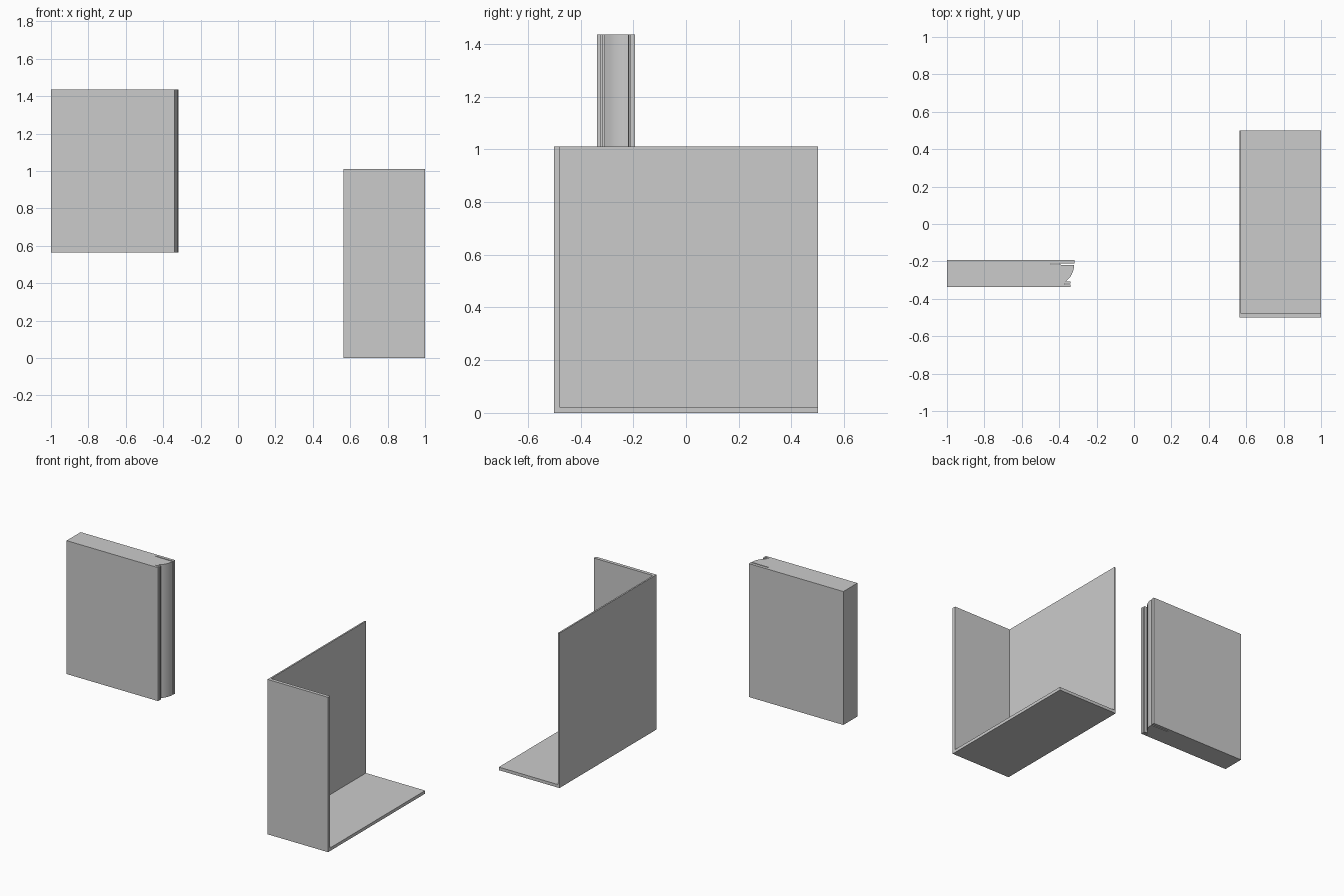
import bpy, bmesh

if "Cube" in bpy.data.objects:
    bpy.data.objects.remove(bpy.data.objects["Cube"])


def prism(name, profile, z0, z1):
    """Extrude an XY outline (counter-clockwise) from z0 to z1."""
    bm = bmesh.new()
    base = bm.faces.new([bm.verts.new((x, y, z0)) for x, y in profile])
    ext = bmesh.ops.extrude_face_region(bm, geom=[base], use_keep_orig=True)
    top = [g for g in ext["geom"] if isinstance(g, bmesh.types.BMVert)]
    bmesh.ops.translate(bm, verts=top, vec=(0, 0, z1 - z0))
    bmesh.ops.recalc_face_normals(bm, faces=bm.faces)
    mesh = bpy.data.meshes.new(name)
    bm.to_mesh(mesh)
    bm.free()
    ob = bpy.data.objects.new(name, mesh)
    bpy.context.collection.objects.link(ob)
    return ob


def rect(x0, x1, y0, y1):
    return [(x0, y0), (x1, y0), (x1, y1), (x0, y1)]


# Corner stand: a solid block hollowed to leave floor, side and front panels
stand = prism("corner_stand", rect(0.563, 1.0, -0.5, 0.5), 0, 1.01)
cutter = prism("stand_cutter", rect(0.573, 1.2, -0.478, 0.7), 0.02, 1.2)
cut = stand.modifiers.new("hollow", "BOOLEAN")
cut.operation = "DIFFERENCE"
cut.solver = "EXACT"
cut.object = cutter
bpy.context.view_layer.objects.active = stand
stand.select_set(True)
bpy.ops.object.modifier_apply(modifier=cut.name)
bpy.data.objects.remove(cutter)

# Book-like slab: two covers split by thin slots from a curved page edge
outline = [
    (-1.0, -0.338), (-0.34, -0.338), (-0.34, -0.323),      # front cover
    (-0.372, -0.323), (-0.372, -0.317), (-0.34, -0.317),   # front slot
    (-0.34, -0.308), (-0.366, -0.308),                     # small lip
    (-0.355, -0.298), (-0.342, -0.284), (-0.332, -0.268),
    (-0.325, -0.25), (-0.321, -0.234), (-0.32, -0.219),    # curved edge
    (-0.445, -0.217), (-0.445, -0.212), (-0.318, -0.212),  # back slot
    (-0.318, -0.193), (-1.0, -0.193),                      # back cover
]
book = prism("book_slab", outline, 0.565, 1.435)
bpy.ops.object.select_all(action="DESELECT")
bpy.context.view_layer.objects.active = book
book.select_set(True)
bpy.ops.object.shade_smooth_by_angle(angle=0.5)
